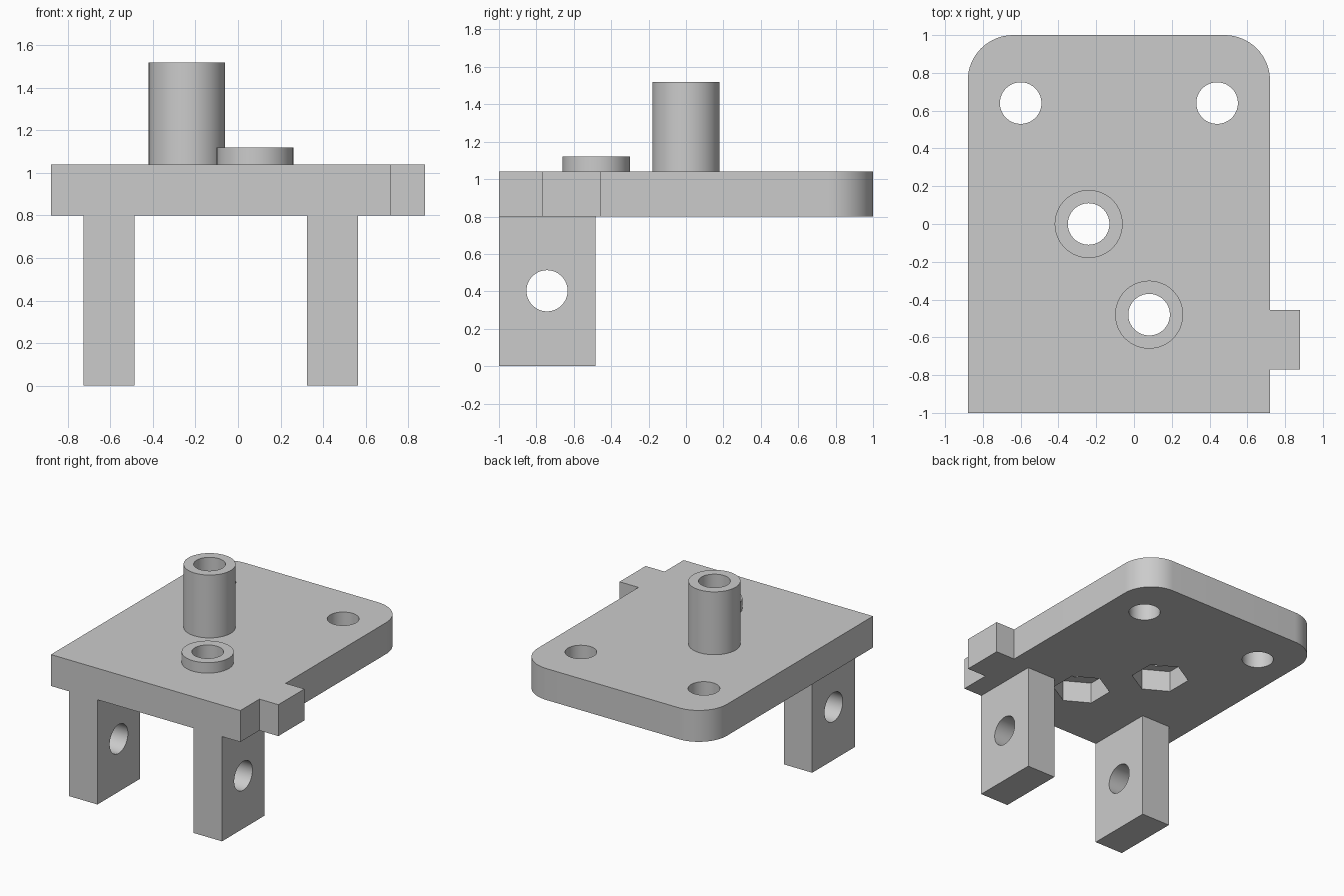
import bpy, bmesh, math
from mathutils import Matrix

if "Cube" in bpy.data.objects:
    bpy.data.objects.remove(bpy.data.objects["Cube"])

grey = bpy.data.materials.new("plain grey")
grey.use_nodes = True
grey.diffuse_color = (0.6, 0.6, 0.6, 1)
grey.node_tree.nodes["Principled BSDF"].inputs["Base Color"].default_value = grey.diffuse_color

BOTTOM, TOP = 0.8, 1.04
HOLE_R, BOSS_R, NUT_R, NUT_DEPTH = 0.11, 0.18, 0.2, 0.16


def finish(name, bm):
    bmesh.ops.recalc_face_normals(bm, faces=bm.faces)
    mesh = bpy.data.meshes.new(name)
    bm.to_mesh(mesh)
    bm.free()
    mesh.materials.append(grey)
    obj = bpy.data.objects.new(name, mesh)
    bpy.context.collection.objects.link(obj)
    return obj


def prism(name, outline, z0, z1):
    """Extrude a flat outline from z0 up to z1."""
    bm = bmesh.new()
    face = bm.faces.new([bm.verts.new((x, y, z0)) for x, y in outline])
    ext = bmesh.ops.extrude_face_region(bm, geom=[face])
    verts = [v for v in ext["geom"] if isinstance(v, bmesh.types.BMVert)]
    bmesh.ops.translate(bm, verts=verts, vec=(0, 0, z1 - z0))
    return finish(name, bm)


def arc(cx, cy, r, start, end, steps):
    angles = [math.radians(start + (end - start) * i / steps) for i in range(steps + 1)]
    return [(cx + r * math.cos(a), cy + r * math.sin(a)) for a in angles]


def rod(name, x, y, r, z0, z1, sides=64, turn=0):
    return prism(name, arc(x, y, r, turn, turn + 360, sides)[:-1], z0, z1)


def cut(obj, cutters):
    for c in cutters:
        c.hide_render = True
        mod = obj.modifiers.new("cut", "BOOLEAN")
        mod.operation, mod.solver, mod.object = "DIFFERENCE", "EXACT", c
        bpy.context.view_layer.objects.active = obj
        bpy.ops.object.modifier_apply(modifier=mod.name)
        bpy.data.objects.remove(c)


def smooth(obj):
    bpy.ops.object.select_all(action="DESELECT")
    obj.select_set(True)
    bpy.context.view_layer.objects.active = obj
    bpy.ops.object.shade_smooth_by_angle(angle=math.radians(30))


# Base plate: rounded back corners and a side tab
R = 0.24
outline = [(-0.88, -1), (0.72, -1), (0.72, -0.77), (0.88, -0.77), (0.88, -0.455), (0.72, -0.455)]
outline += arc(0.72 - R, 1 - R, R, 0, 90, 16) + arc(-0.88 + R, 1 - R, R, 90, 180, 16)
plate = prism("base_plate", outline, BOTTOM, TOP)

# Screw holes, and bosses with hexagonal nut pockets underneath
bosses = {"tall_boss": (-0.24, 0, 1.52), "short_boss": (0.08, -0.48, 1.12)}
cutters = [rod("hole", x, y, HOLE_R, 0.7, 1.2) for x, y in
           [(-0.6, 0.64), (0.44, 0.64)] + [b[:2] for b in bosses.values()]]
cutters += [rod("nut_pocket", x, y, NUT_R, 0.7, BOTTOM + NUT_DEPTH, 6, 30)
            for x, y, _ in bosses.values()]
cut(plate, cutters)
smooth(plate)

for name, (x, y, z) in bosses.items():
    boss = rod(name, x, y, BOSS_R, TOP, z)
    cut(boss, [rod("bore", x, y, HOLE_R, 0.9, z + 0.1)])
    smooth(boss)

# Two front legs, each with a sideways pivot hole
for name, x in (("right_leg", -0.607), ("left_leg", 0.445)):
    leg = prism(name, [(x - 0.12, -1), (x + 0.12, -1), (x + 0.12, -0.485), (x - 0.12, -0.485)], 0, BOTTOM)
    pivot = rod("pivot_hole", 0, 0, HOLE_R, -0.3, 0.3)
    pivot.data.transform(Matrix.Translation((x, -0.743, 0.403)) @ Matrix.Rotation(math.pi / 2, 4, "Y"))
    cut(leg, [pivot])
    smooth(leg)
